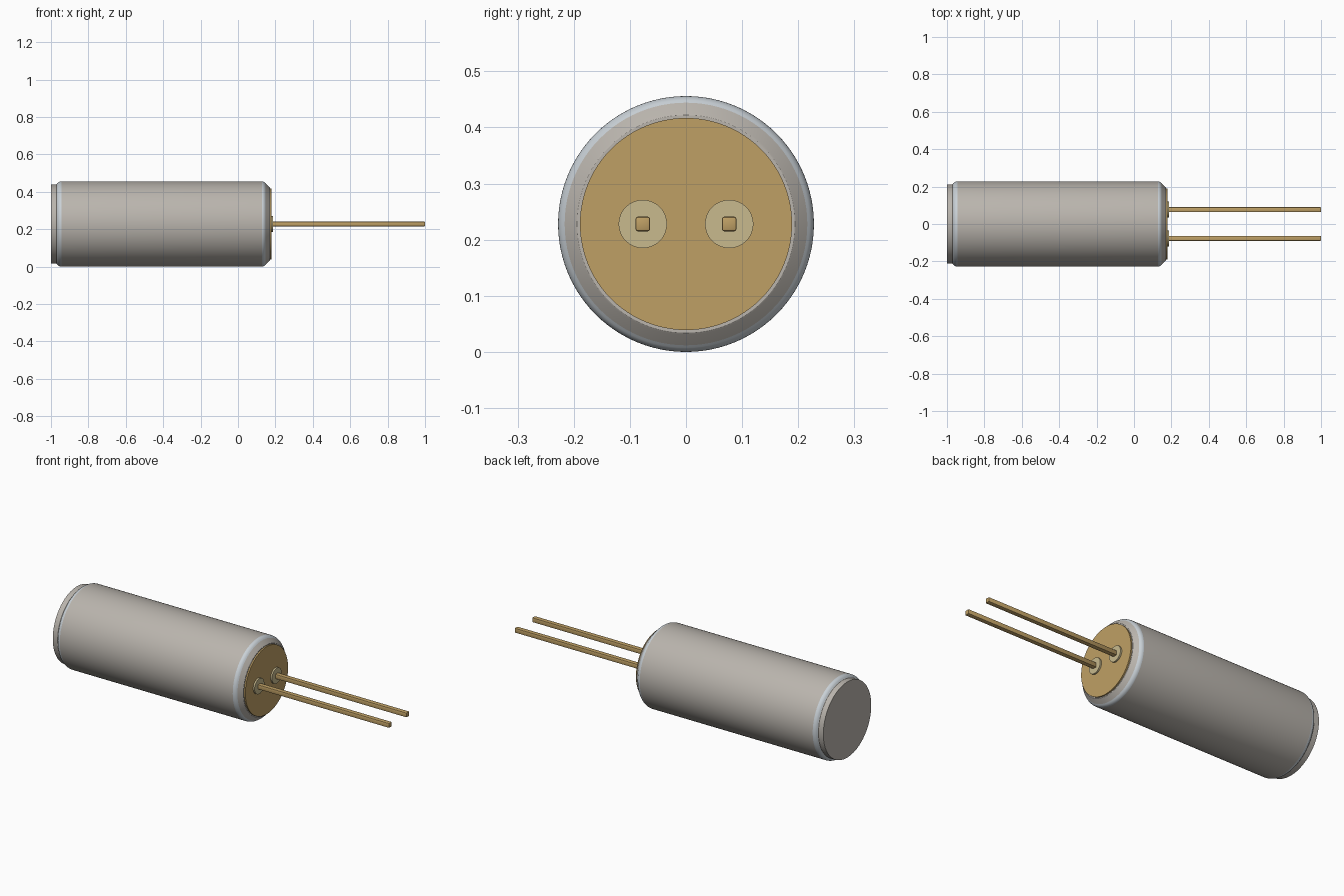
import bpy, bmesh, math
from mathutils import Matrix, Vector

cube = bpy.data.objects.get("Cube")
if cube:
    bpy.data.objects.remove(cube)

AXIS_Z = 0.228
SEGMENTS = 96


def material(name, rgb):
    m = bpy.data.materials.new(name)
    m.use_nodes = True
    m.diffuse_color = (*rgb, 1)
    m.node_tree.nodes["Principled BSDF"].inputs["Base Color"].default_value = (*rgb, 1)
    return m


GREY = material("warm grey metal", (0.49, 0.46, 0.42))
EDGE = material("pale blue grey metal", (0.58, 0.63, 0.67))
GOLD = material("gold metal", (0.52, 0.35, 0.13))
GLASS = material("pale gold seal", (0.58, 0.49, 0.27))


def finish(name, bm, mats, smooth=True):
    bmesh.ops.recalc_face_normals(bm, faces=bm.faces)
    mesh = bpy.data.meshes.new(name)
    bm.to_mesh(mesh)
    bm.free()
    ob = bpy.data.objects.new(name, mesh)
    bpy.context.collection.objects.link(ob)
    for m in mats:
        mesh.materials.append(m)
    bpy.ops.object.select_all(action="DESELECT")
    bpy.context.view_layer.objects.active = ob
    ob.select_set(True)
    if smooth:
        bpy.ops.object.shade_smooth_by_angle(angle=math.radians(25))
    return ob


def turned(name, profile, mats, y=0, band=None):
    """Spin an (x, radius) profile around the long axis; band picks accent faces."""
    bm = bmesh.new()
    verts = [bm.verts.new((x, 0, r)) for x, r in profile]
    edges = [bm.edges.new(pair) for pair in zip(verts, verts[1:])]
    bmesh.ops.spin(bm, geom=verts + edges, cent=(0, 0, 0), axis=(1, 0, 0),
                   angle=math.tau, steps=SEGMENTS)
    bmesh.ops.remove_doubles(bm, verts=bm.verts, dist=1e-5)
    if band:
        for f in bm.faces:
            f.material_index = int(band(f.calc_center_median()))
    bmesh.ops.translate(bm, verts=bm.verts, vec=(0, y, AXIS_Z))
    return finish(name, bm, mats)


def arc(cx, cr, radius, start, end, steps=5):
    angles = [math.radians(start + (end - start) * i / steps) for i in range(steps + 1)]
    return [(cx + radius * math.cos(a), cr + radius * math.sin(a)) for a in angles]


# Can: stepped closed end, rounded shoulders, tapered open end with a lip
can_profile = ([(-1, 0), (-1, 0.212), (-0.97, 0.212)]
               + arc(-0.945, 0.203, 0.025, 155, 90)
               + arc(0.127, 0.203, 0.025, 90, 32)
               + [(0.168, 0.197), (0.17, 0.194), (0.17, 0.185), (0.16, 0.18), (0.16, 0)])


def is_shoulder(c):
    r = Vector((c.y, c.z)).length
    return r > 0.2135 and (-0.969 < c.x < -0.945 or 0.127 < c.x < 0.149)


turned("can", can_profile, [GREY, EDGE], band=is_shoulder)

# Base plate closing the open end
turned("base_plate", [(0.155, 0), (0.155, 0.189), (0.178, 0.189), (0.178, 0)], [GOLD])

# Seals and square leads
for side, y in (("left", 0.077), ("right", -0.077)):
    turned(side + "_seal", [(0.17, 0), (0.17, 0.043), (0.187, 0.043), (0.187, 0)],
           [GLASS], y=y)
    bm = bmesh.new()
    bmesh.ops.create_cube(bm, size=1, matrix=Matrix.Translation((0.59, y, AXIS_Z))
                          @ Matrix.Diagonal((0.82, 0.026, 0.026, 1)))
    bmesh.ops.bevel(bm, geom=bm.edges[:], offset=0.004, segments=2,
                    profile=0.5, affect="EDGES")
    finish(side + "_lead", bm, [GOLD])
